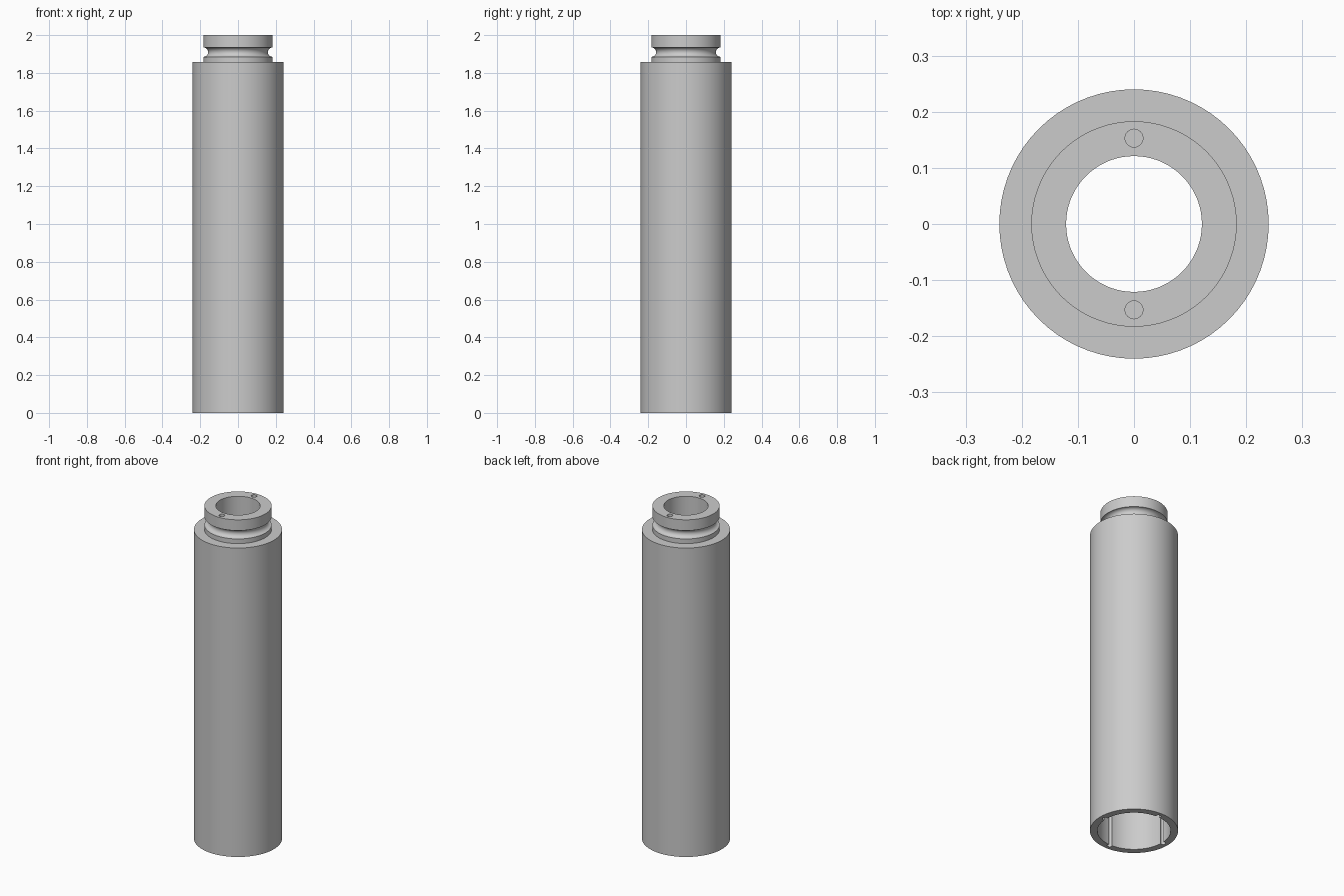
import bpy, bmesh, math
from mathutils import Matrix, Vector

cube = bpy.data.objects.get("Cube")
if cube:
    bpy.data.objects.remove(cube, do_unlink=True)

grey = bpy.data.materials.new("light grey")
grey.use_nodes = True
colour = (0.6, 0.6, 0.6, 1)
grey.diffuse_color = colour
grey.node_tree.nodes["Principled BSDF"].inputs["Base Color"].default_value = colour

SEGMENTS = 72
HEIGHT, SHOULDER = 2.0, 1.857
OUTER, NECK, TOP_BORE, BORE = 0.24, 0.183, 0.121, 0.2
BORE_TOP = 1.8
GROOVE_Z, GROOVE_R = 1.91, 0.025


def add_object(name, bm):
    bmesh.ops.recalc_face_normals(bm, faces=bm.faces)
    mesh = bpy.data.meshes.new(name)
    bm.to_mesh(mesh)
    bm.free()
    mesh.materials.append(grey)
    obj = bpy.data.objects.new(name, mesh)
    bpy.context.collection.objects.link(obj)
    return obj


def lathe(name, profile):
    """Revolve a closed (radius, height) outline about z."""
    bm = bmesh.new()
    rings = []
    for i in range(SEGMENTS):
        turn = Matrix.Rotation(math.tau * i / SEGMENTS, 3, 'Z')
        rings.append([bm.verts.new(turn @ Vector((r, 0, z))) for r, z in profile])
    n = len(profile)
    for i, ring in enumerate(rings):
        after = rings[(i + 1) % SEGMENTS]
        for j in range(n):
            k = (j + 1) % n
            bm.faces.new((ring[j], after[j], after[k], ring[k]))
    return add_object(name, bm)


def add_rod(bm, x, y, radius, bottom, top):
    bmesh.ops.create_cone(
        bm, cap_ends=True, segments=24, radius1=radius, radius2=radius,
        depth=top - bottom, matrix=Matrix.Translation((x, y, (bottom + top) / 2)))


# Hollow tube with a stepped neck and a rounded ring groove
groove = []
for i in range(13):
    a = math.pi * i / 12
    groove.append((NECK - GROOVE_R * math.sin(a), GROOVE_Z - GROOVE_R * math.cos(a)))
profile = [(BORE, 0), (OUTER, 0), (OUTER, SHOULDER), (NECK, SHOULDER), *groove,
           (NECK, HEIGHT), (TOP_BORE, HEIGHT), (TOP_BORE, BORE_TOP), (BORE, BORE_TOP)]
body = lathe("tube_body", profile)

# Blind pin holes in the neck, and four long channels in the bore wall
bm = bmesh.new()
for side in (-1, 1):
    add_rod(bm, 0, side * 0.153, 0.016, HEIGHT - 0.05, HEIGHT + 0.05)
for i in range(4):
    a = math.pi / 2 * i
    add_rod(bm, 0.207 * math.cos(a), 0.207 * math.sin(a), 0.014, -0.05, BORE_TOP - 0.01)
cutter = add_object("hole_cutter", bm)
cutter.hide_render = True
cutter.hide_viewport = True

cut = body.modifiers.new("holes", 'BOOLEAN')
cut.object = cutter
cut.operation = 'DIFFERENCE'
cut.solver = 'EXACT'

# Bake the cut, then smooth the round walls
bpy.context.view_layer.update()
graph = bpy.context.evaluated_depsgraph_get()
baked = bpy.data.meshes.new_from_object(body.evaluated_get(graph))
body.modifiers.clear()
body.data = baked
bpy.data.objects.remove(cutter, do_unlink=True)

bpy.ops.object.select_all(action='DESELECT')
body.select_set(True)
bpy.context.view_layer.objects.active = body
bpy.ops.object.shade_smooth_by_angle(angle=math.radians(30))
